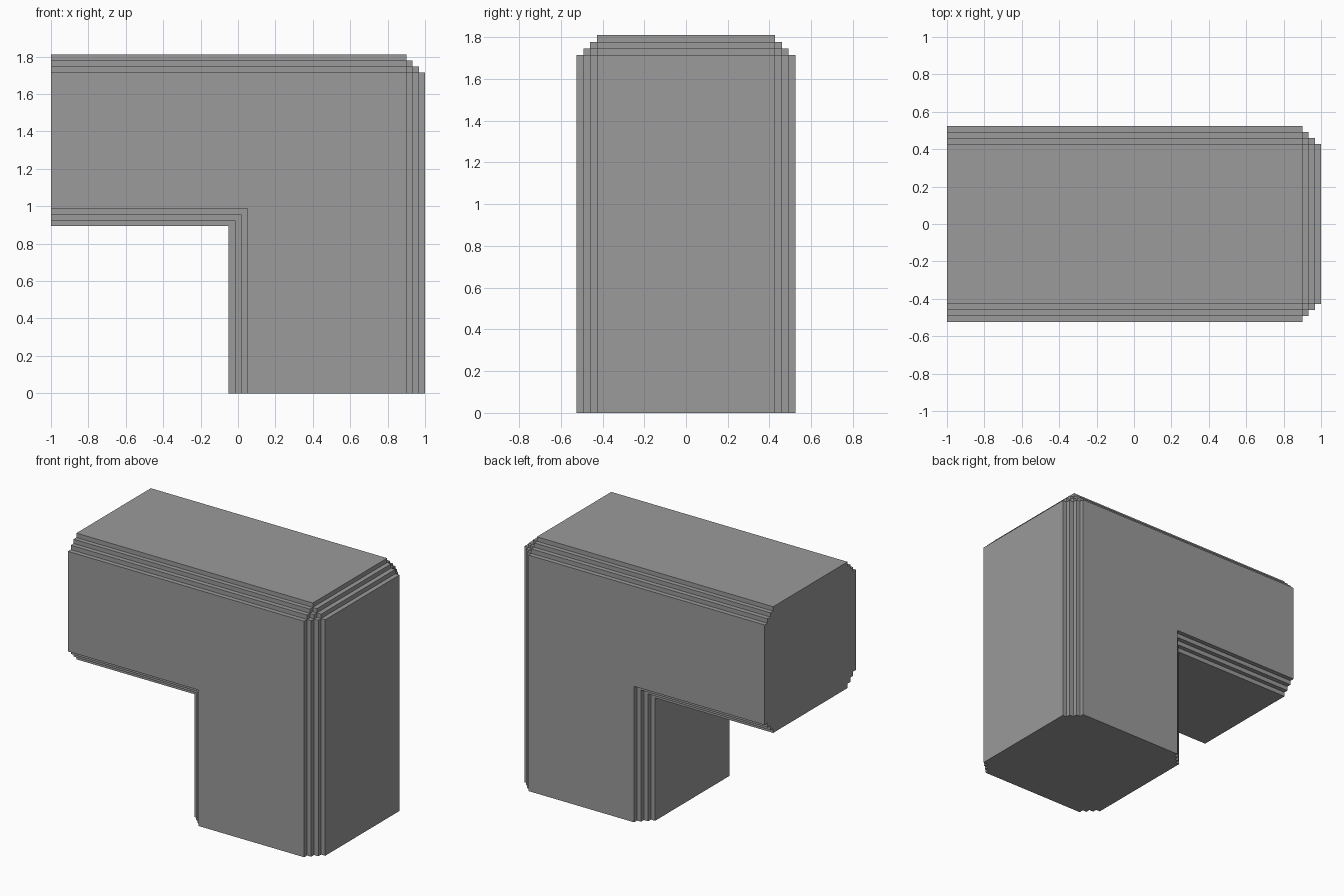
import bpy, bmesh
from mathutils import Vector

if "Cube" in bpy.data.objects:
    bpy.data.objects.remove(bpy.data.objects["Cube"])

# Step lines along each axis: end, inner steps, body, outer steps
xs = [-1, -0.05, -0.017, 0.017, 0.05, 0.90, 0.933, 0.967, 1.0]
zs = [0, 0.893, 0.925, 0.957, 0.988, 1.715, 1.747, 1.778, 1.81]
ys = [-0.525, -0.492, -0.459, -0.427, 0.427, 0.459, 0.492, 0.525]
grid = (xs, ys, zs)


def inside(i, j, k):
    """True where a grid cell belongs to the stepped elbow."""
    if not (0 <= i < 8 and 0 <= j < 7 and 0 <= k < 8):
        return False
    side = abs(j - 3)                                # steps out along y
    outer = max(0, i - 4) + max(0, k - 4) + side     # stepped outer edges
    return outer <= 3 and (i > side or k > side)     # open inner corner


def add_face(bm, cell, axis, direction):
    """Add the wall of a cell that faces along +/- axis."""
    u, v = (axis + 1) % 3, (axis + 2) % 3
    corners = []
    for du, dv in ((0, 0), (1, 0), (1, 1), (0, 1)):
        p = Vector()
        p[axis] = grid[axis][cell[axis] + (direction > 0)]
        p[u] = grid[u][cell[u] + du]
        p[v] = grid[v][cell[v] + dv]
        corners.append(bm.verts.new(p))
    bm.faces.new(corners if direction > 0 else corners[::-1])


# Elbow block: outer walls of all filled cells, merged into large flat faces
bm = bmesh.new()
for i in range(8):
    for j in range(7):
        for k in range(8):
            if not inside(i, j, k):
                continue
            for axis in range(3):
                for direction in (-1, 1):
                    n = [i, j, k]
                    n[axis] += direction
                    if not inside(*n):
                        add_face(bm, (i, j, k), axis, direction)
bmesh.ops.remove_doubles(bm, verts=bm.verts, dist=1e-4)
bmesh.ops.dissolve_limit(bm, angle_limit=0.01, verts=bm.verts, edges=bm.edges)

mesh = bpy.data.meshes.new("elbow_block")
bm.to_mesh(mesh)
bm.free()

# Dark grey finish
dark_grey = bpy.data.materials.new("dark_grey")
dark_grey.diffuse_color = (0.325, 0.325, 0.325, 1)
dark_grey.use_nodes = True
dark_grey.node_tree.nodes["Principled BSDF"].inputs["Base Color"].default_value = dark_grey.diffuse_color
mesh.materials.append(dark_grey)
bpy.context.collection.objects.link(bpy.data.objects.new("elbow_block", mesh))
